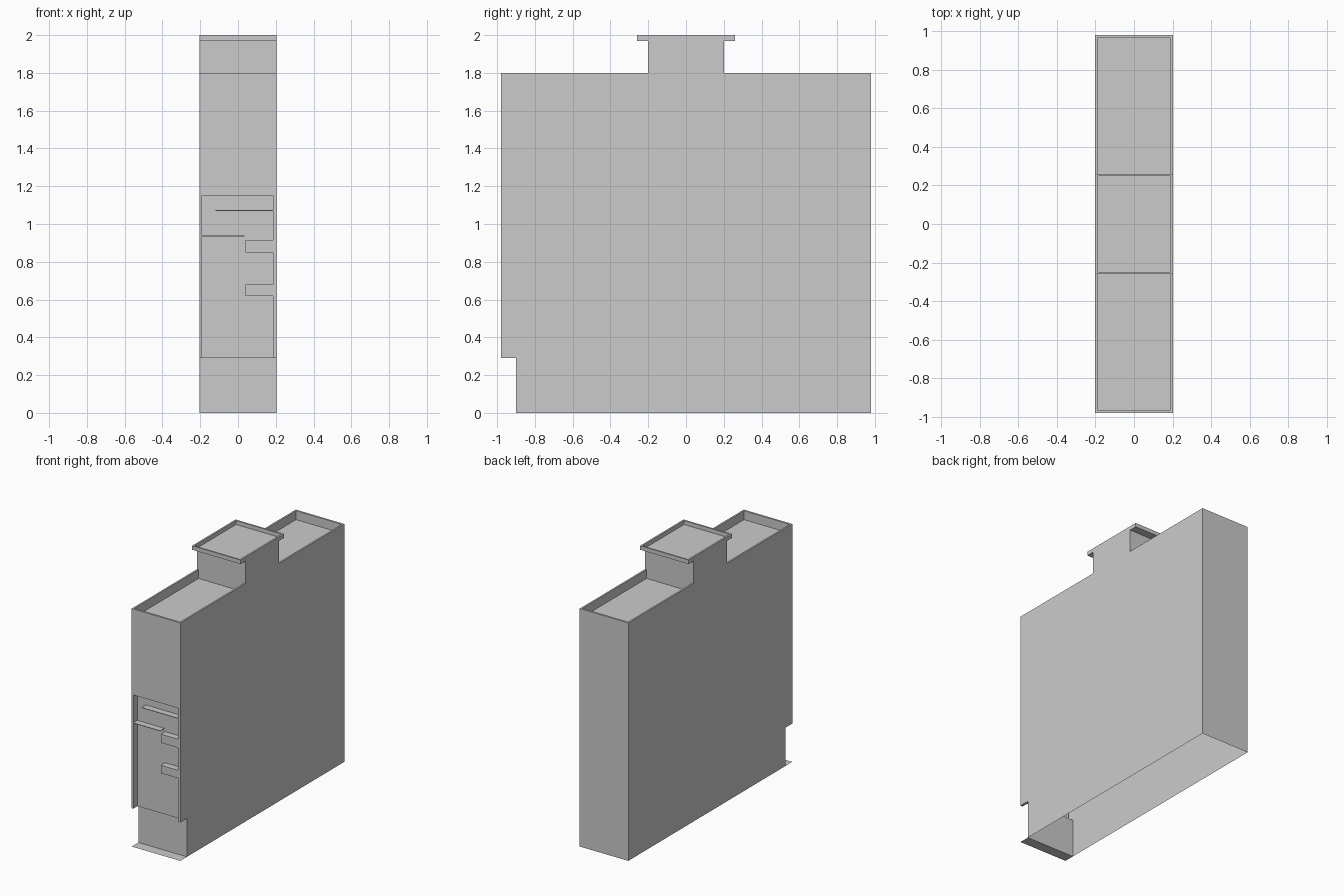
import bpy
from mathutils import Vector

if "Cube" in bpy.data.objects:
    bpy.data.objects.remove(bpy.data.objects["Cube"])

W, D = 0.203, 0.98            # half width, half depth
WI, DI = 0.19, 0.965          # inside of the parapets
RECESS, LOWER = -0.93, -0.90  # recessed panel and ground floor wall
LINTEL, EAVE, ROOF = 0.29, 1.80, 1.733
TOWER, CORNICE, CZ = 0.20, 0.26, 1.97


def make(name, faces):
    """Build one object from (points, facing direction) pairs."""
    verts, polys = [], []
    for pts, facing in faces:
        pts = [Vector(p) for p in pts]
        n = Vector((0, 0, 0))
        for a, b in zip(pts, pts[1:] + pts[:1]):
            n += a.cross(b)
        if n.dot(Vector(facing)) < 0:
            pts.reverse()
        polys.append(range(len(verts), len(verts) + len(pts)))
        verts += pts
    me = bpy.data.meshes.new(name)
    me.from_pydata(verts, [], [list(p) for p in polys])
    me.update()
    ob = bpy.data.objects.new(name, me)
    bpy.context.collection.objects.link(ob)
    return ob


def rect_y(x0, x1, z0, z1, y, s):
    return [(x0, y, z0), (x1, y, z0), (x1, y, z1), (x0, y, z1)], (0, s, 0)


def rect_z(x0, x1, y0, y1, z, s):
    return [(x0, y0, z), (x1, y0, z), (x1, y1, z), (x0, y1, z)], (0, 0, s)


def strip(run, offset, flip=False):
    """Walls swept from an open run of points; facing is run x offset."""
    off, out = Vector(offset), []
    for a, b in zip(run, run[1:]):
        a, b = Vector(a), Vector(b)
        n = (b - a).cross(off) * (-1 if flip else 1)
        out.append(([a, b, b + off, a + off], n))
    return out


# Side walls: stepped silhouette with ground floor notch, tower and cornice
outline = [(LOWER, 0), (D, 0), (D, EAVE), (TOWER, EAVE), (TOWER, CZ), (CORNICE, CZ),
           (CORNICE, 2), (-CORNICE, 2), (-CORNICE, CZ), (-TOWER, CZ), (-TOWER, EAVE),
           (-D, EAVE), (-D, LINTEL), (LOWER, LINTEL)]
make("side_walls", [([(s * W, y, z) for y, z in outline], (s, 0, 0)) for s in (-1, 1)])

# Back wall, ground floor wall and entrance slab
make("back_wall", [rect_y(-W, W, 0, EAVE, D, 1)])
make("ground_floor_wall", [rect_y(-W, W, 0, LINTEL, LOWER, -1)])
make("entrance_slab", [rect_z(-W, W, -D, LOWER, 0, 1)])

# Front facade with the recess cut out, including two tabs from the right
R = 0.185
run = [(-WI, LINTEL), (-WI, 1.15), (R, 1.15), (R, 0.915), (0.04, 0.915), (0.04, 0.85),
       (R, 0.85), (R, 0.68), (0.04, 0.68), (0.04, 0.62), (R, 0.62), (R, LINTEL)]
front = run + [(W, LINTEL), (W, EAVE), (-W, EAVE), (-W, LINTEL)]
make("front_facade", [([(x, -D, z) for x, z in front], (0, -1, 0))]
     + strip([(x, -D, z) for x, z in run], (0, RECESS + D, 0), flip=True))
make("recess_panel", [rect_y(-WI, R, LINTEL, 1.15, RECESS, -1)])
make("overhang_underside", [rect_z(-W, -WI, -D, LOWER, LINTEL, -1),
                            rect_z(-WI, R, RECESS, LOWER, LINTEL, -1),
                            rect_z(R, W, -D, LOWER, LINTEL, -1)])


# Thin balcony shelves inside the recess
def shelf(name, x0, x1, z, t=0.004):
    y0, y1 = -D, RECESS
    make(name, [rect_z(x0, x1, y0, y1, z + t / 2, 1), rect_z(x0, x1, y0, y1, z - t / 2, -1),
                rect_y(x0, x1, z - t / 2, z + t / 2, y0, -1)]
         + [([(x, y0, z - t / 2), (x, y1, z - t / 2), (x, y1, z + t / 2), (x, y0, z + t / 2)],
             (s, 0, 0)) for x, s in ((x0, -1), (x1, 1))])


shelf("upper_shelf", -0.12, R, 1.072)
shelf("lower_shelf", -WI, 0.035, 0.937)

# Low roofs with parapets, and the tower walls beside them
for s, side in ((-1, "front"), (1, "back")):
    inner = [(WI, s * TOWER, EAVE), (WI, s * DI, EAVE), (-WI, s * DI, EAVE), (-WI, s * TOWER, EAVE)]
    outer = [(-W, s * TOWER, EAVE), (-W, s * D, EAVE), (W, s * D, EAVE), (W, s * TOWER, EAVE)]
    make(side + "_roof", [rect_z(-WI, WI, s * TOWER, s * DI, ROOF, 1), (inner + outer, (0, 0, 1))]
         + strip(inner, (0, 0, ROOF - EAVE), flip=s < 0))
    make(side + "_tower_wall", [rect_y(-WI, WI, ROOF, EAVE, s * TOWER, s),
                                rect_y(-W, W, EAVE, CZ, s * TOWER, s)])

# Tower cornice: outer faces, undersides, rim and sunken roof
CI = 0.248
faces = [rect_z(-WI, WI, -CI, CI, CZ, 1)]
for s in (-1, 1):
    faces += [rect_y(-W, W, CZ, 2, s * CORNICE, s),
              rect_z(-W, W, s * TOWER, s * CORNICE, CZ, -1),
              rect_z(-W, W, s * CI, s * CORNICE, 2, 1),
              rect_z(s * WI, s * W, -CI, CI, 2, 1),
              rect_y(-WI, WI, CZ, 2, s * CI, -s),
              ([(s * WI, -CI, CZ), (s * WI, CI, CZ), (s * WI, CI, 2), (s * WI, -CI, 2)], (-s, 0, 0))]
make("tower_cornice", faces)
